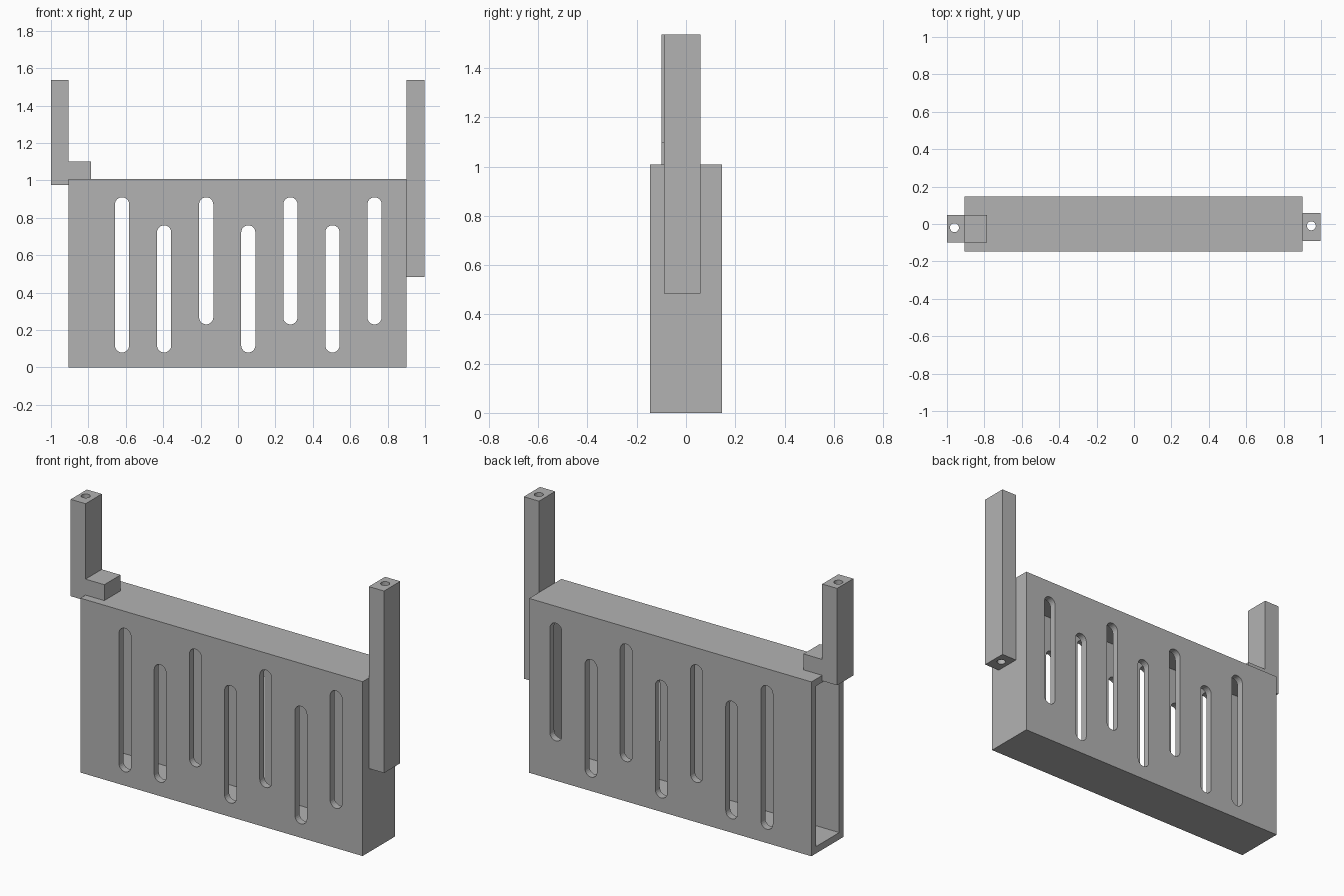
import bpy
import bmesh
from mathutils import Matrix, Vector

if "Cube" in bpy.data.objects:
    bpy.data.objects.remove(bpy.data.objects["Cube"], do_unlink=True)

# One plain grey for the whole model
GREY = (0.45, 0.45, 0.45, 1.0)
grey = bpy.data.materials.new("plain grey")
grey.use_nodes = True
grey.diffuse_color = GREY
grey.node_tree.nodes["Principled BSDF"].inputs["Base Color"].default_value = GREY


def make_object(name, bm):
    bmesh.ops.recalc_face_normals(bm, faces=bm.faces)
    mesh = bpy.data.meshes.new(name)
    bm.to_mesh(mesh)
    bm.free()
    mesh.materials.append(grey)
    obj = bpy.data.objects.new(name, mesh)
    bpy.context.collection.objects.link(obj)
    return obj


def add_box(bm, low, high):
    low, high = Vector(low), Vector(high)
    matrix = Matrix.Translation((low + high) / 2) @ Matrix.Diagonal((*(high - low), 1))
    bmesh.ops.create_cube(bm, size=1, matrix=matrix)


def extrude_outline(bm, points, direction):
    face = bm.faces.new([bm.verts.new(p) for p in points])
    result = bmesh.ops.extrude_face_region(bm, geom=[face])
    moved = [v for v in result["geom"] if isinstance(v, bmesh.types.BMVert)]
    bmesh.ops.translate(bm, verts=moved, vec=direction)


def add_slot(bm, x, bottom, top, radius):
    # Rounded slot outline, pushed through both broad walls
    outline = []
    for centre, start in ((top - radius, 0), (bottom + radius, 180)):
        for step in range(13):
            arm = Matrix.Rotation(-radians_of(start + step * 15), 3, "Y") @ Vector((radius, 0, 0))
            outline.append(arm + Vector((x, -0.3, centre)))
    extrude_outline(bm, outline, (0, 0.6, 0))


def radians_of(degrees):
    return degrees * 3.14159265 / 180


def cut(obj, cutter):
    cutter.hide_render = True
    mod = obj.modifiers.new("cut", "BOOLEAN")
    mod.object = cutter
    mod.solver = "EXACT"
    bpy.context.view_layer.update()
    graph = bpy.context.evaluated_depsgraph_get()
    mesh = bpy.data.meshes.new_from_object(obj.evaluated_get(graph))
    obj.modifiers.clear()
    obj.data = mesh
    bpy.data.objects.remove(cutter, do_unlink=True)


def drill(obj, x, y):
    bm = bmesh.new()
    bmesh.ops.create_cone(bm, cap_ends=True, segments=24, radius1=0.024, radius2=0.024,
                          depth=4, matrix=Matrix.Translation((x, y, 1)))
    cut(obj, make_object("drill_cutter", bm))


# Hollow case, open at the -x end
WALL = 0.04
bm = bmesh.new()
add_box(bm, (-0.905, -0.147, 0), (0.9, 0.147, 1.008))
case = make_object("case", bm)
bm = bmesh.new()
add_box(bm, (-1.2, -0.147 + WALL, WALL), (0.9 - WALL, 0.147 - WALL, 1.008 - WALL))
cut(case, make_object("cavity_cutter", bm))

# Seven staggered slots through front and back
spans = [(0.08, 0.91), (0.08, 0.76), (0.23, 0.91), (0.08, 0.76),
         (0.23, 0.91), (0.08, 0.76), (0.23, 0.91)]
bm = bmesh.new()
for i, (bottom, top) in enumerate(spans):
    add_slot(bm, -0.62 + i * 0.225, bottom, top, 0.038)
cut(case, make_object("slot_cutter", bm))

# Straight post fixed to the closed end
bm = bmesh.new()
add_box(bm, (0.9, -0.09, 0.484), (0.997, 0.058, 1.536))
straight_post = make_object("straight_post", bm)
drill(straight_post, 0.948, -0.01)

# Post with a foot resting on top of the case
bm = bmesh.new()
profile = [(-1, 0.976), (-0.905, 0.976), (-0.905, 1.008), (-0.785, 1.008),
           (-0.785, 1.1), (-0.905, 1.1), (-0.905, 1.536), (-1, 1.536)]
extrude_outline(bm, [(x, -0.1, z) for x, z in profile], (0, 0.148, 0))
footed_post = make_object("footed_post", bm)
drill(footed_post, -0.96, -0.02)
